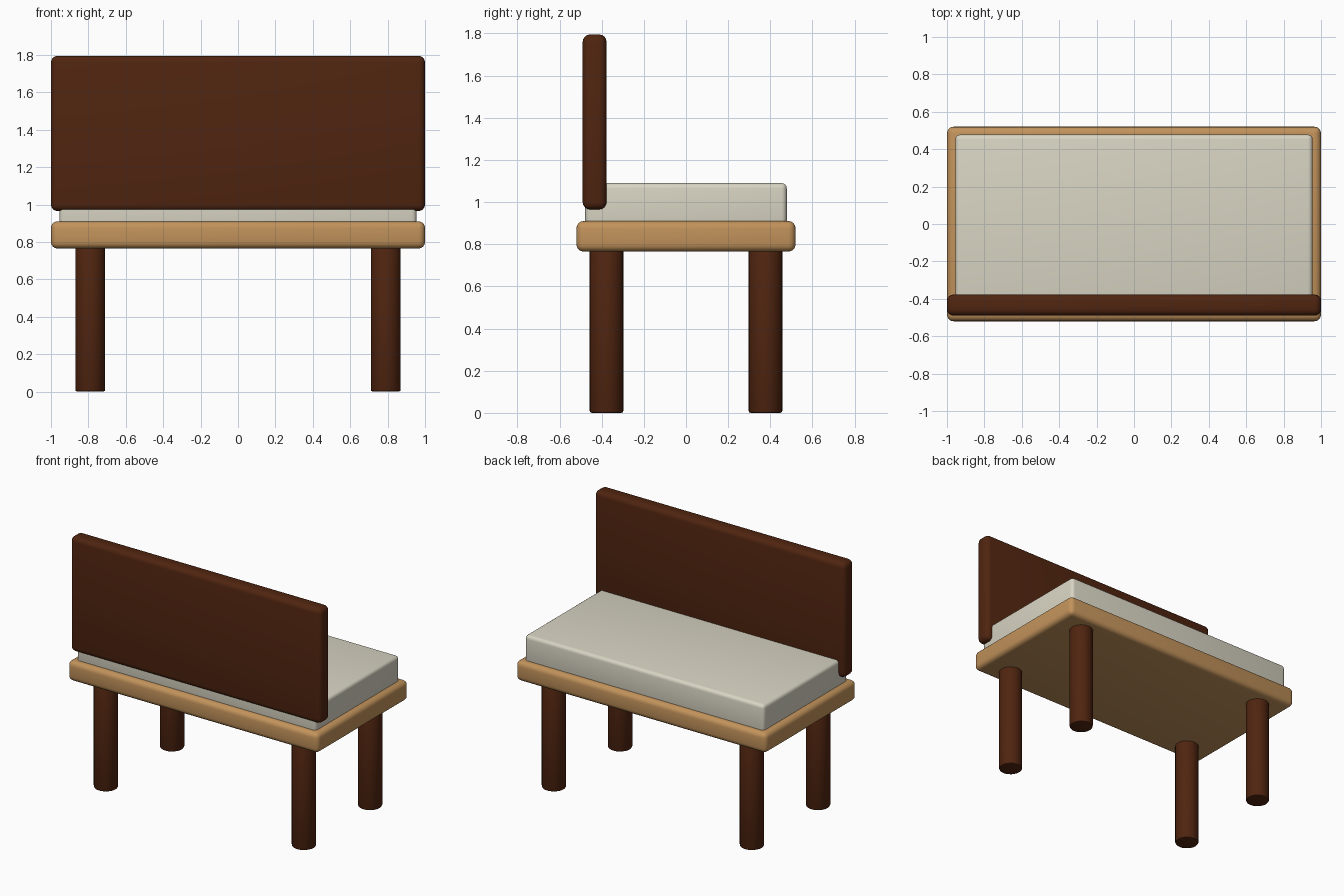
import bpy
import math

if "Cube" in bpy.data.objects:
    bpy.data.objects.remove(bpy.data.objects["Cube"])


def material(name, rgb):
    m = bpy.data.materials.new(name)
    m.diffuse_color = (*rgb, 1.0)
    m.use_nodes = True
    m.node_tree.nodes["Principled BSDF"].inputs["Base Color"].default_value = m.diffuse_color
    return m


DARK_WOOD = material("dark brown wood", (0.08, 0.018, 0.005))
LIGHT_WOOD = material("light tan wood", (0.54, 0.29, 0.105))
FABRIC = material("cream fabric", (0.69, 0.665, 0.55))


def finish(obj, name, mat, bevel, segments):
    obj.name = name
    obj.data.materials.append(mat)
    mod = obj.modifiers.new("rounded edges", 'BEVEL')
    mod.width = bevel
    mod.segments = segments
    mod.limit_method = 'ANGLE'
    mod.angle_limit = math.radians(40)
    bpy.ops.object.modifier_apply(modifier=mod.name)
    bpy.ops.object.shade_smooth_by_angle(angle=math.radians(35))


def box(name, lo, hi, mat, bevel):
    centre = [(a + b) / 2 for a, b in zip(lo, hi)]
    bpy.ops.mesh.primitive_cube_add(size=1, location=centre)
    obj = bpy.context.object
    obj.scale = [b - a for a, b in zip(lo, hi)]
    bpy.ops.object.transform_apply(location=False, rotation=False, scale=True)
    finish(obj, name, mat, bevel, 4)


# Seat base, cushion and backrest
box("seat_base", (-1, -0.52, 0.765), (1, 0.52, 0.91), LIGHT_WOOD, 0.035)
box("cushion", (-0.955, -0.478, 0.87), (0.955, 0.478, 1.09), FABRIC, 0.025)
box("backrest", (-1, -0.49, 0.965), (1, -0.377, 1.795), DARK_WOOD, 0.035)

# Four round legs, running slightly into the seat base
LEG_TOP = 0.80
for row, y in (("front", -0.377), ("back", 0.377)):
    for side, x in (("left", -0.79), ("right", 0.79)):
        bpy.ops.mesh.primitive_cylinder_add(
            vertices=24, radius=0.08, depth=LEG_TOP, location=(x, y, LEG_TOP / 2))
        finish(bpy.context.object, f"{row}_{side}_leg", DARK_WOOD, 0.01, 2)
